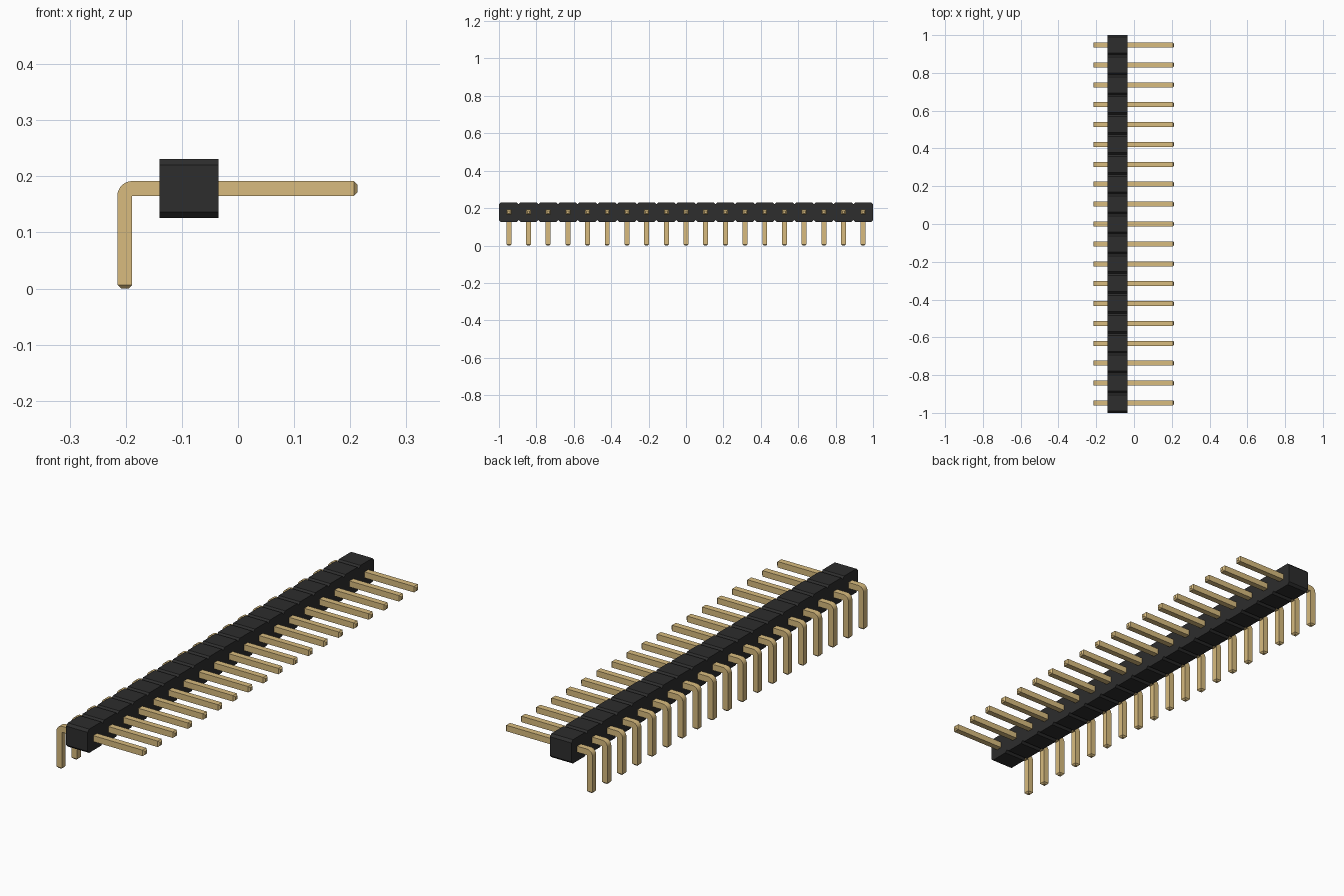
import bpy, bmesh, math

if "Cube" in bpy.data.objects:
    bpy.data.objects.remove(bpy.data.objects["Cube"], do_unlink=True)

COUNT = 19
PITCH = 2 / COUNT
BODY_X0, BODY_X1 = -0.14, -0.035
BODY_Z0, BODY_Z1 = 0.126, 0.231
CHAMFER = PITCH / 10
PIN_W = 0.0265
TIP = PIN_W / 4
PIN_X0, PIN_X1 = -0.215, 0.213
PIN_Z1 = 0.1915


def material(name, rgb):
    mat = bpy.data.materials.new(name)
    mat.use_nodes = True
    mat.diffuse_color = (*rgb, 1)
    mat.node_tree.nodes["Principled BSDF"].inputs["Base Color"].default_value = (*rgb, 1)
    return mat


def mesh_from(bm, name, mat):
    bmesh.ops.recalc_face_normals(bm, faces=bm.faces[:])
    mesh = bpy.data.meshes.new(name)
    bm.to_mesh(mesh)
    bm.free()
    mesh.materials.append(mat)
    return mesh


def add_object(name, mesh, y=0):
    obj = bpy.data.objects.new(name, mesh)
    obj.location.y = y
    bpy.context.collection.objects.link(obj)
    return obj


black = material("black plastic", (0.026, 0.026, 0.026))
gold = material("gold metal", (0.69, 0.50, 0.21))

# Housing: a row of chamfered blocks, extruded across x
bottom, top = [], []
for i in range(COUNT):
    y0, y1 = -1 + i * PITCH, -1 + (i + 1) * PITCH
    ends = [(y0, CHAMFER), (y0 + CHAMFER, 0), (y1 - CHAMFER, 0)]
    if i == COUNT - 1:
        ends.append((y1, CHAMFER))
    bottom += [(y, BODY_Z0 + d) for y, d in ends]
    top += [(y, BODY_Z1 - d) for y, d in ends]
bm = bmesh.new()
rows = [[bm.verts.new((x, y, z)) for y, z in line]
        for x in (BODY_X0, BODY_X1) for line in (bottom, top)]
low0, high0, low1, high1 = rows
for a, b in ((low0, low1), (high0, high1), (low0, high0), (low1, high1)):
    if a is low0 and b is low1 or a is high0:
        # Top and bottom skins, including the V grooves
        for j in range(len(a) - 1):
            bm.faces.new((a[j], a[j + 1], b[j + 1], b[j]))
    else:
        # Pin faces, one octagon per block
        for i in range(COUNT):
            s = slice(3 * i, 3 * i + 4)
            bm.faces.new(a[s] + b[s][::-1])
for j in (0, -1):
    bm.faces.new((low0[j], low1[j], high1[j], high0[j]))
add_object("housing", mesh_from(bm, "housing", black))

# Right-angle pin: rectangular sections swept along an L, with tapered tips
half = PIN_W / 2
inner = (PIN_X0 + PIN_W, PIN_Z1 - PIN_W)
sections = [
    ((PIN_X0 + TIP, 0), (inner[0] - TIP, 0), half - TIP),
    ((PIN_X0, TIP), (inner[0], TIP), half),
]
for k in range(9):
    a = math.pi - k * math.pi / 16
    outer = (inner[0] + PIN_W * math.cos(a), inner[1] + PIN_W * math.sin(a))
    sections.append((outer, inner, half))
sections += [
    ((PIN_X1 - TIP, PIN_Z1), (PIN_X1 - TIP, inner[1]), half),
    ((PIN_X1, PIN_Z1 - TIP), (PIN_X1, inner[1] + TIP), half - TIP),
]
bm = bmesh.new()
rings = []
for (ox, oz), (ix, iz), h in sections:
    rings.append([bm.verts.new(p) for p in
                  ((ox, -h, oz), (ox, h, oz), (ix, h, iz), (ix, -h, iz))])
for r, s in zip(rings, rings[1:]):
    for j in range(4):
        k = (j + 1) % 4
        bm.faces.new((r[j], r[k], s[k], s[j]))
bm.faces.new(rings[0])
bm.faces.new(rings[-1])
bmesh.ops.remove_doubles(bm, verts=bm.verts[:], dist=1e-5)
pin_mesh = mesh_from(bm, "pin", gold)

for i in range(COUNT):
    pin = add_object(f"pin_{i + 1:02d}", pin_mesh, (i - (COUNT - 1) / 2) * PITCH)

# Smooth only the shallow steps of the bend
bpy.ops.object.select_all(action='DESELECT')
pin.select_set(True)
bpy.context.view_layer.objects.active = pin
bpy.ops.object.shade_smooth_by_angle(angle=math.radians(30))
